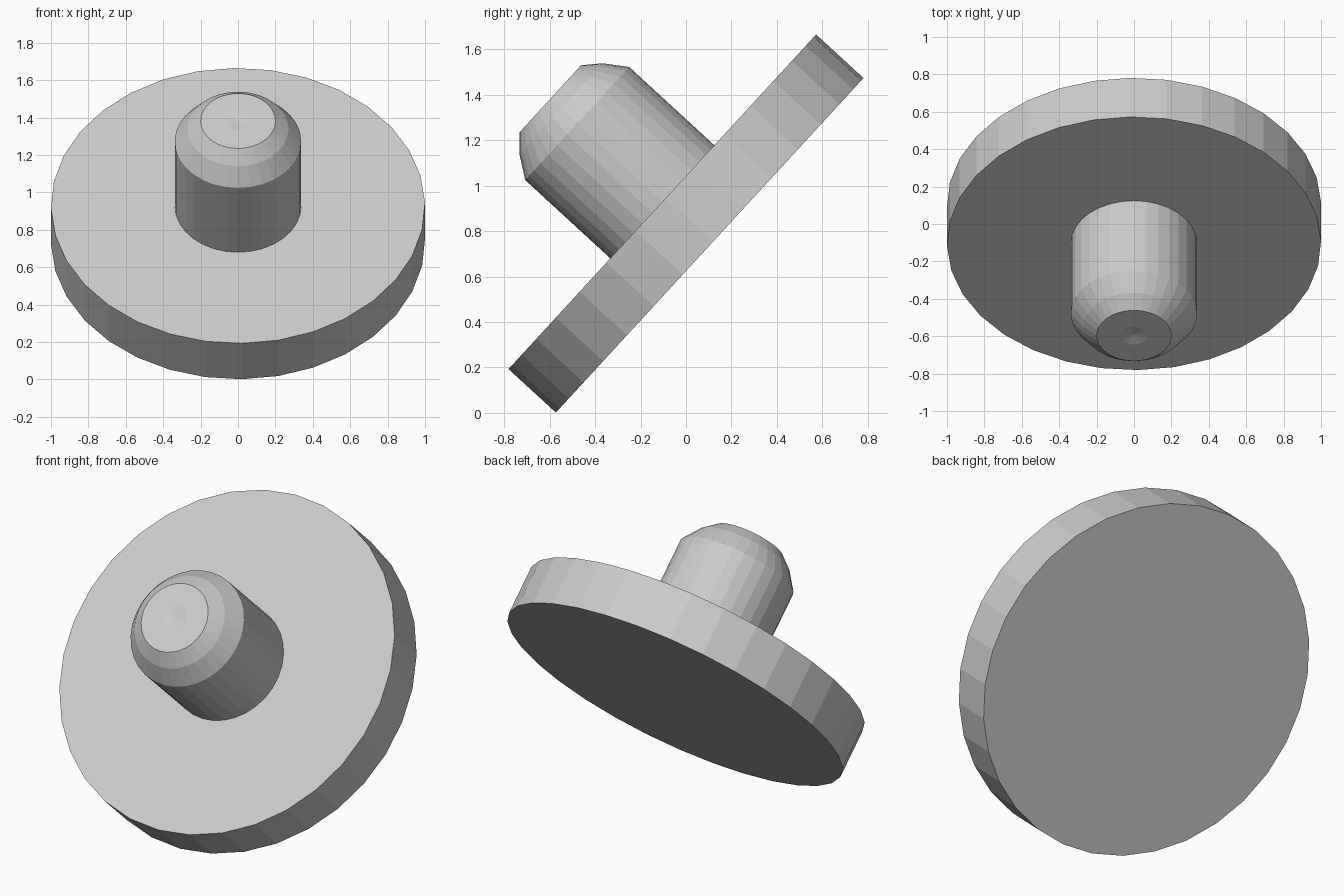
import bpy, bmesh, math
from mathutils import Matrix

if "Cube" in bpy.data.objects:
    bpy.data.objects.remove(bpy.data.objects["Cube"])

TILT = math.radians(47.4)
# local z axis tips towards the front (-y) and up
PLACE = Matrix.Translation((0, 0, 0.833)) @ Matrix.Rotation(TILT, 4, 'X')


def lathe(name, profile, sides, offset=0.0):
    """Spin (radius, height) pairs round the tilted axis; radius 0 is a pole."""
    bm = bmesh.new()
    rings = []
    for r, h in profile:
        if r == 0:
            rings.append([bm.verts.new((0, 0, h))] * sides)
        else:
            angles = [offset + math.tau * i / sides for i in range(sides)]
            rings.append([bm.verts.new((r * math.cos(a), r * math.sin(a), h)) for a in angles])
    for a, b in zip(rings, rings[1:]):
        for i in range(sides):
            j = (i + 1) % sides
            quad = [a[i], a[j], b[j], b[i]]
            bm.faces.new(list(dict.fromkeys(quad)))
    for ring in (rings[0], rings[-1]):
        if ring[0] is not ring[1]:
            bm.faces.new(ring)
    bmesh.ops.recalc_face_normals(bm, faces=bm.faces)
    bm.transform(PLACE)
    mesh = bpy.data.meshes.new(name)
    bm.to_mesh(mesh)
    bm.free()
    obj = bpy.data.objects.new(name, mesh)
    bpy.context.collection.objects.link(obj)
    return obj


# Flat faceted disc
lathe("disc", [(1.0, -0.1415), (1.0, 0.1415)], 32, math.radians(1.2))

# Stud with rounded shoulder and a shallow dimple in its end
lathe("stud", [(0.338, 0.13), (0.338, 0.65), (0.27, 0.748), (0.2, 0.811),
               (0.07, 0.811), (0.008, 0.803), (0, 0.803)], 32)
